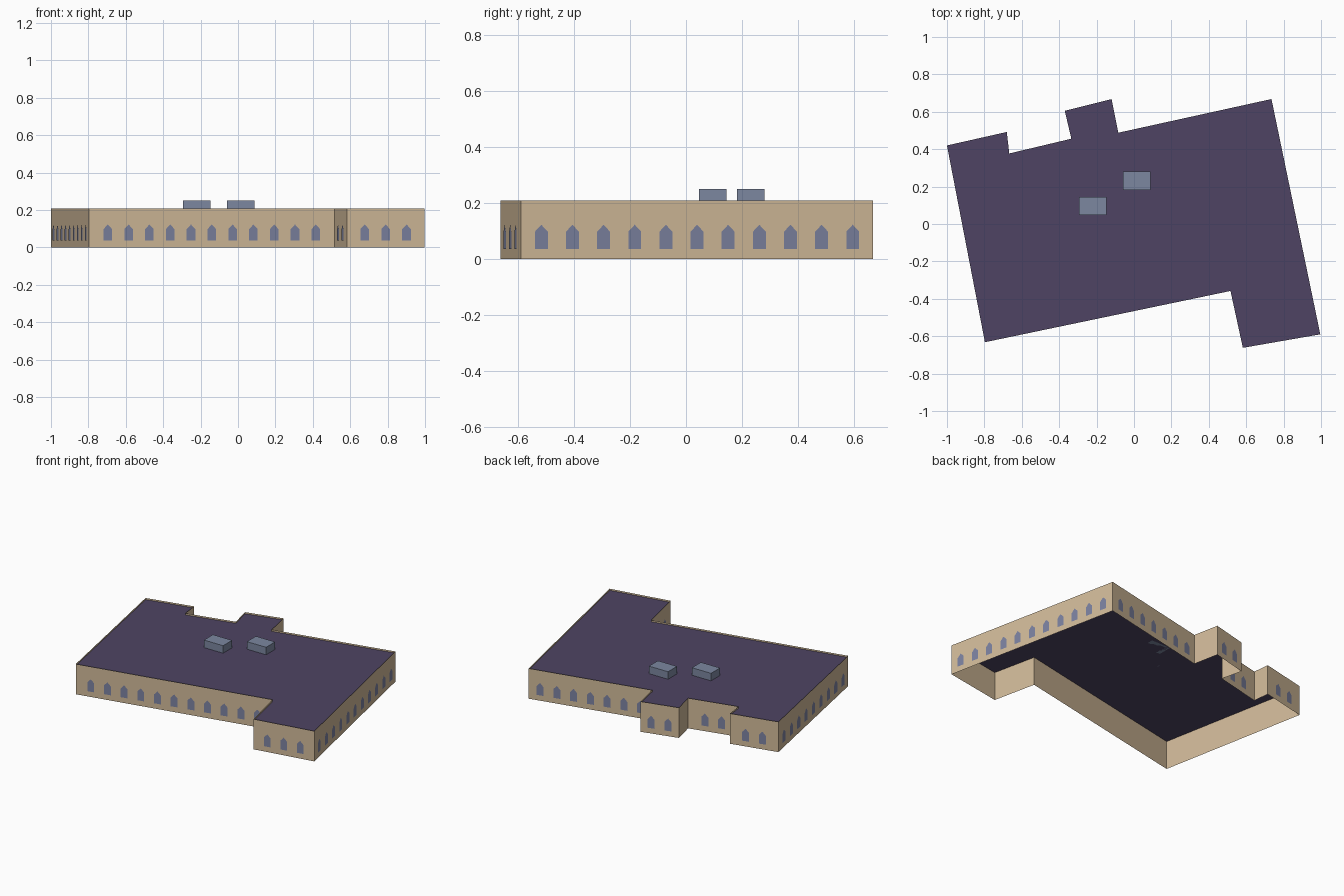
import bpy
import bmesh
from mathutils import Vector

cube = bpy.data.objects.get("Cube")
if cube:
    bpy.data.objects.remove(cube, do_unlink=True)

WALL_TOP, ROOF_Z = 0.209, 0.198
UP = Vector((0, 0, 1))


def material(name, rgb):
    linear = [((c / 255 + 0.055) / 1.055) ** 2.4 for c in rgb] + [1]
    mat = bpy.data.materials.new(name)
    mat.use_nodes = True
    mat.diffuse_color = linear
    mat.node_tree.nodes["Principled BSDF"].inputs["Base Color"].default_value = linear
    return mat


def finish(name, bm, mat):
    mesh = bpy.data.meshes.new(name)
    bm.to_mesh(mesh)
    bm.free()
    mesh.materials.append(mat)
    obj = bpy.data.objects.new(name, mesh)
    bpy.context.collection.objects.link(obj)
    return obj


def add_face(bm, points):
    return bm.faces.new([bm.verts.new(p) for p in points])


sandstone = material("sandstone", (209, 186, 153))
roofing = material("dark purple roofing", (78, 68, 99))
glass = material("blue grey glass", (124, 130, 160))
metal = material("grey blue metal", (124, 135, 160))

# Building outline, clockwise from the back corner
outline = [Vector((x, y, 0)) for x, y in (
    (-1, 0.42), (-0.68, 0.492), (-0.667, 0.377), (-0.335, 0.456),
    (-0.37, 0.605), (-0.12, 0.668), (-0.084, 0.488), (0.735, 0.668),
    (0.996, -0.59), (0.582, -0.662), (0.516, -0.358), (-0.797, -0.632))]
edges = list(zip(outline, outline[1:] + outline[:1]))

# Outer walls, open underneath and rising past the roof as a parapet
bm = bmesh.new()
for a, b in edges:
    add_face(bm, (b, a, a + UP * WALL_TOP, b + UP * WALL_TOP))
bmesh.ops.remove_doubles(bm, verts=bm.verts, dist=0.0001)
finish("outer_walls", bm, sandstone)

# Flat roof
bm = bmesh.new()
add_face(bm, [p + UP * ROOF_Z for p in reversed(outline)])
finish("flat_roof", bm, roofing)

# Pointed windows, evenly spaced and centred on each long wall
SPACING, MARGIN, HALF = 0.1136, 0.06, 0.0235
profile = [(-HALF, 0.037), (HALF, 0.037), (HALF, 0.098), (0, 0.123), (-HALF, 0.098)]
bm = bmesh.new()
for a, b in edges:
    length = (b - a).length
    if length < 0.2:
        continue
    along = (a - b).normalized()
    outward = along.cross(UP)
    count = int((length - 2 * MARGIN) / SPACING) + 1
    for i in range(count):
        offset = (i - (count - 1) / 2) * SPACING
        centre = (a + b) / 2 + along * offset + outward * 0.002
        add_face(bm, [centre + along * u + UP * z for u, z in profile])
finish("windows", bm, glass)

# Rooftop plant boxes
for side, x, y in (("right", -0.22, 0.096), ("left", 0.014, 0.231)):
    bm = bmesh.new()
    bmesh.ops.create_cube(bm, size=1)
    bmesh.ops.scale(bm, vec=(0.146, 0.098, 0.052), verts=bm.verts)
    box = finish(side + "_rooftop_box", bm, metal)
    box.location = (x, y, ROOF_Z + 0.026)
